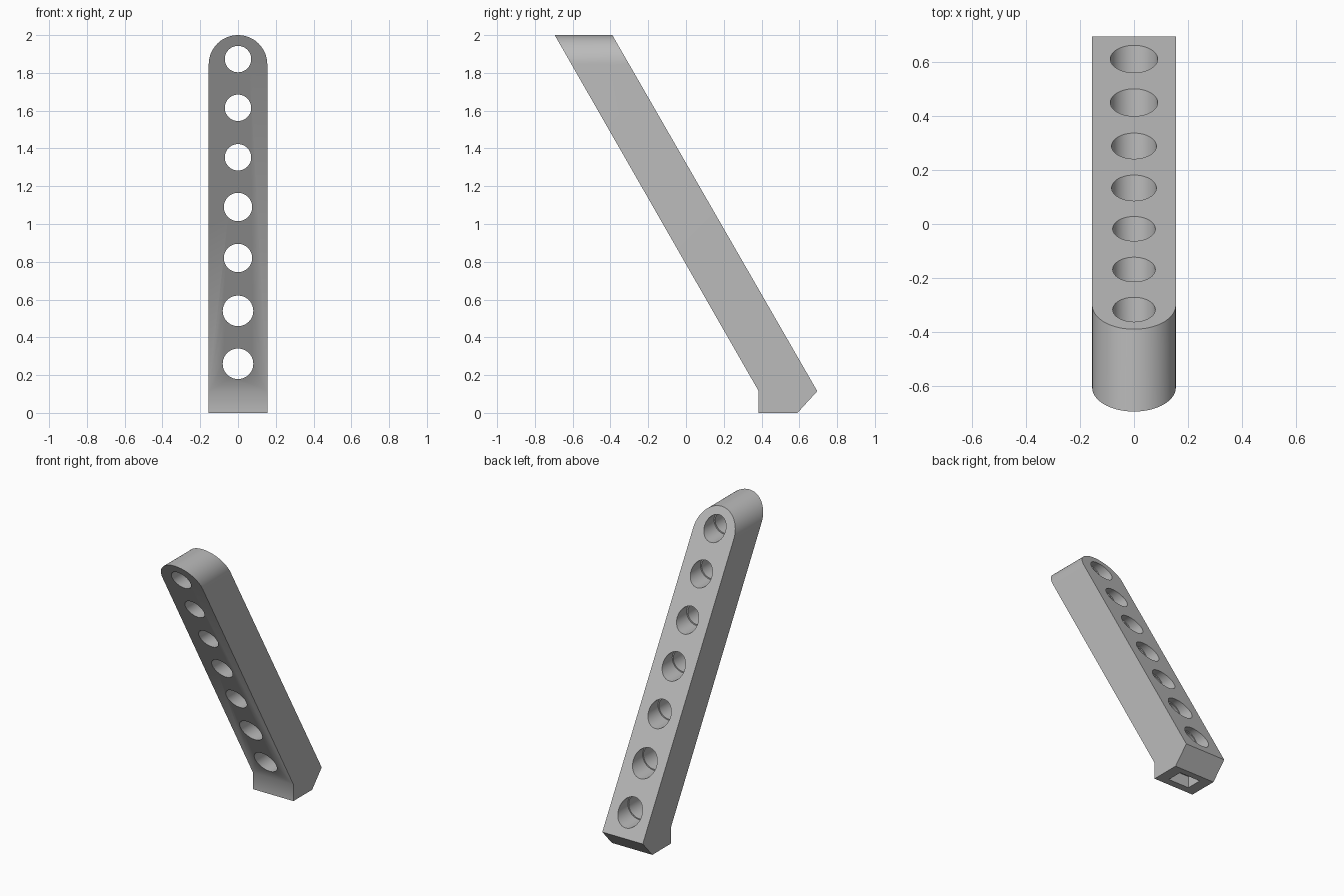
import bpy, bmesh, math
from mathutils import Matrix, Vector

if "Cube" in bpy.data.objects:
    bpy.data.objects.remove(bpy.data.objects["Cube"])

HALF = 0.155            # half width of the bar
TOP = 2.0
SLOPE = -1.085 / 1.88   # change in y per unit of height

grey = bpy.data.materials.new("light grey")
grey.diffuse_color = (0.5, 0.5, 0.5, 1)
grey.use_nodes = True
grey.node_tree.nodes["Principled BSDF"].inputs["Base Color"].default_value = grey.diffuse_color


def prism(name, points, direction):
    """Extrude a closed outline along a vector."""
    bm = bmesh.new()
    face = bm.faces.new([bm.verts.new(p) for p in points])
    ext = bmesh.ops.extrude_face_region(bm, geom=[face])
    verts = [v for v in ext["geom"] if isinstance(v, bmesh.types.BMVert)]
    bmesh.ops.translate(bm, vec=Vector(direction), verts=verts)
    bmesh.ops.recalc_face_normals(bm, faces=bm.faces)
    mesh = bpy.data.meshes.new(name)
    bm.to_mesh(mesh)
    bm.free()
    mesh.materials.append(grey)
    obj = bpy.data.objects.new(name, mesh)
    bpy.context.collection.objects.link(obj)
    return obj


def cylinder_y(name, radius, z, y0, y1):
    """Horizontal round cutter running from y0 to y1."""
    ring = [(radius * math.cos(a), y0, z + radius * math.sin(a))
            for a in (2 * math.pi * i / 48 for i in range(48))]
    return prism(name, ring, (0, y1 - y0, 0))


def apply_boolean(target, tool, operation):
    mod = target.modifiers.new("cut", "BOOLEAN")
    mod.operation = operation
    mod.solver = "EXACT"
    mod.object = tool
    bpy.context.view_layer.objects.active = target
    bpy.ops.object.modifier_apply(modifier=mod.name)
    bpy.data.objects.remove(tool, do_unlink=True)


# Leaning bar with a vertical toe and chamfered heel
side = [(0.385, 0), (0.59, 0), (0.695, 0.115), (-0.39, TOP), (-0.695, TOP), (0.385, 0.115)]
bar = prism("leaning_bar", [(-HALF, y, z) for y, z in side], (2 * HALF, 0, 0))

# Round the top as seen from the front
arch = [(-HALF, -1, -0.1), (HALF, -1, -0.1)]
arch += [(HALF * math.cos(a), -1, TOP - HALF + HALF * math.sin(a))
         for a in (math.pi * i / 40 for i in range(41))]
apply_boolean(bar, prism("arch_cutter", arch, (0, 2, 0)), "INTERSECT")

# Horizontal holes with a wider counterbore from the back
holes = [(0.26, 0.081, 0.088), (0.54, 0.081, 0.088), (0.82, 0.075, 0.083), (1.09, 0.075, 0.083),
         (1.353, 0.07, 0.079), (1.615, 0.07, 0.079), (1.873, 0.07, 0.079)]
for z, through, bore in holes:
    back = 0.695 + SLOPE * (z - 0.115)
    apply_boolean(bar, cylinder_y("hole_cutter", through, z, -1.2, 1.2), "DIFFERENCE")
    apply_boolean(bar, cylinder_y("bore_cutter", bore, z, back - 0.1, 1.2), "DIFFERENCE")

# Square socket under the foot
socket = [(x, y, -0.05) for x, y in ((-0.08, 0.435), (0.08, 0.435), (0.08, 0.545), (-0.08, 0.545))]
apply_boolean(bar, prism("socket_cutter", socket, (0, 0, 0.13)), "DIFFERENCE")

bpy.ops.object.select_all(action="DESELECT")
bar.select_set(True)
bpy.context.view_layer.objects.active = bar
bpy.ops.object.shade_smooth_by_angle(angle=math.radians(30))
